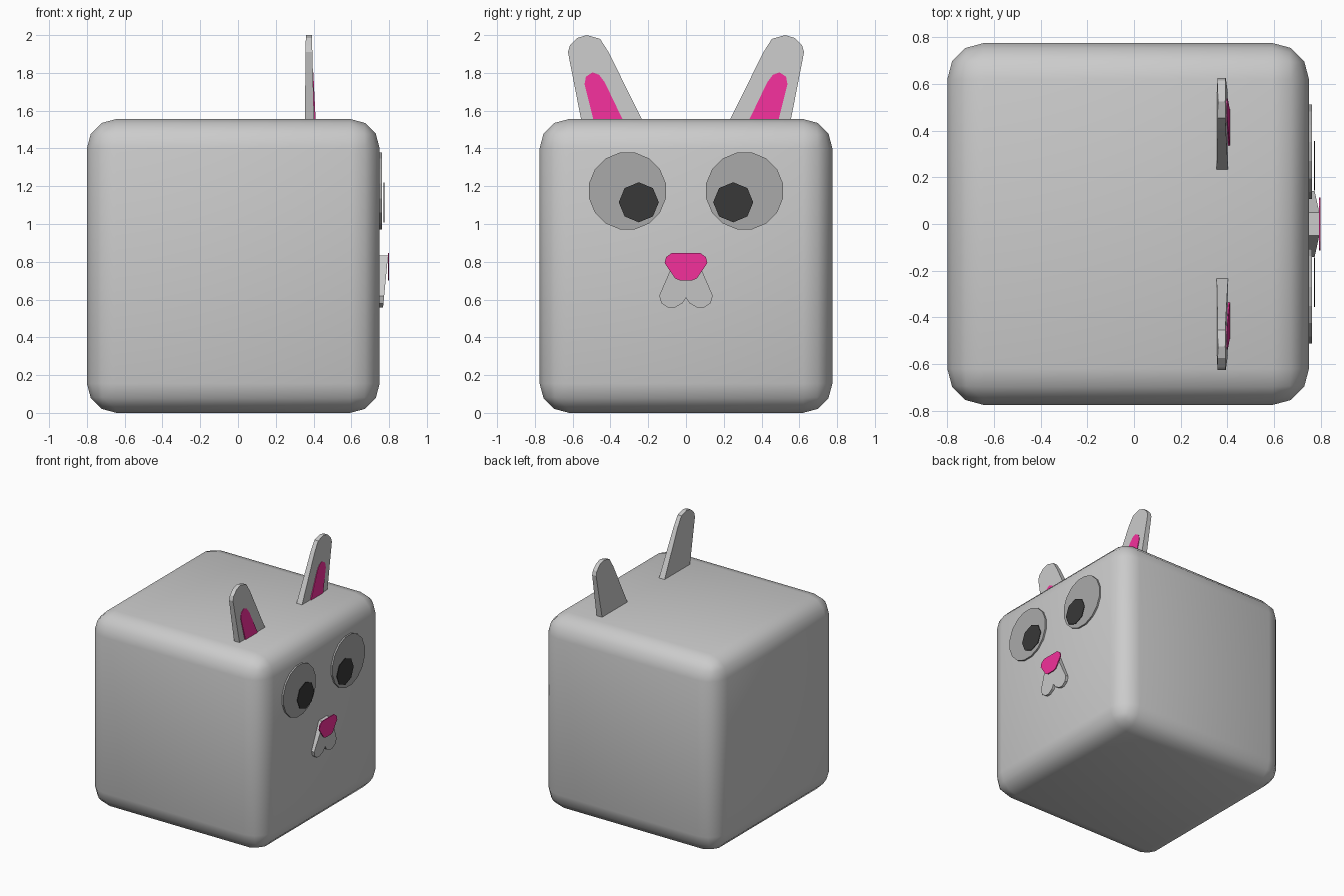
import bpy, bmesh, math

if "Cube" in bpy.data.objects:
    bpy.data.objects.remove(bpy.data.objects["Cube"])


def material(name, r, g, b):
    m = bpy.data.materials.new(name)
    m.diffuse_color = (r, g, b, 1)
    m.use_nodes = True
    m.node_tree.nodes["Principled BSDF"].inputs["Base Color"].default_value = m.diffuse_color
    return m


pink = material("pink", 0.9, 0.03, 0.33)
eye_grey = material("eye_grey", 0.4, 0.4, 0.4)
dark = material("dark", 0.04, 0.04, 0.04)


def plate(name, outline, back, front, mat=None, mirror=False):
    """Extrude a (y, z) outline along x; back and front give x for a height z."""
    bm = bmesh.new()
    rear = [bm.verts.new((back(z), y, z)) for y, z in outline]
    face = [bm.verts.new((front(z), y, z)) for y, z in outline]
    bm.faces.new(rear)
    bm.faces.new(face)
    n = len(outline)
    for i in range(n):
        j = (i + 1) % n
        bm.faces.new((rear[i], rear[j], face[j], face[i]))
    bmesh.ops.recalc_face_normals(bm, faces=bm.faces)
    me = bpy.data.meshes.new(name)
    bm.to_mesh(me)
    bm.free()
    ob = bpy.data.objects.new(name, me)
    bpy.context.collection.objects.link(ob)
    if mat:
        me.materials.append(mat)
    if mirror:
        mod = ob.modifiers.new("mirror", "MIRROR")
        mod.use_axis = (False, True, False)
    return ob


def flat(x):
    return lambda z: x


def slope(z0, x0, z1, x1):
    return lambda z: x0 + (x1 - x0) * (z - z0) / (z1 - z0)


def disc(y, z, r, n, turn=0.0):
    angles = [2 * math.pi * (i + turn) / n for i in range(n)]
    return [(y + r * math.cos(a), z + r * math.sin(a)) for a in angles]


def symmetric(half):
    """Close a half outline (y >= 0) with its mirror image."""
    return half + [(-y, z) for y, z in reversed(half) if y > 0]


# Body: rounded block
bpy.ops.mesh.primitive_cube_add(size=1, location=(-0.025, 0, 0.778))
body = bpy.context.object
body.name = "body"
body.scale = (1.55, 1.55, 1.555)
bpy.ops.object.transform_apply(location=False, rotation=False, scale=True)
bevel = body.modifiers.new("bevel", "BEVEL")
bevel.width = 0.155
bevel.segments = 3
bpy.ops.object.shade_smooth()

# Ears with pink inner panels
plate("ears", [(0.207, 1.5), (0.545, 1.5), (0.625, 1.91), (0.615, 1.945),
               (0.575, 1.985), (0.525, 2.0), (0.455, 1.98), (0.41, 1.91)],
      slope(1.55, 0.354, 2.0, 0.359), slope(1.55, 0.403, 2.0, 0.391), mirror=True)
plate("inner_ears", [(0.31, 1.5), (0.477, 1.5), (0.537, 1.74), (0.53, 1.78),
                     (0.495, 1.803), (0.46, 1.79), (0.43, 1.75)],
      flat(0.38), slope(1.55, 0.411, 1.8, 0.399), pink, mirror=True)

# Eyes and pupils
plate("eyes", disc(0.31, 1.175, 0.207, 16, 0.5), flat(0.74), flat(0.763), eye_grey, mirror=True)
plate("pupils", disc(0.25, 1.115, 0.106, 8), flat(0.771), flat(0.775), dark, mirror=True)

# Muzzle wedge with two cheek lobes
plate("muzzle", symmetric([(0.05, 0.832), (0.142, 0.62), (0.13, 0.58), (0.095, 0.557),
                           (0.06, 0.557), (0.02, 0.58), (0, 0.61)]),
      flat(0.74), slope(0.557, 0.768, 0.832, 0.794))

# Nose
plate("nose", symmetric([(0.075, 0.847), (0.105, 0.825), (0.113, 0.793),
                         (0.058, 0.713), (0.035, 0.702)]),
      flat(0.793), flat(0.8), pink)
